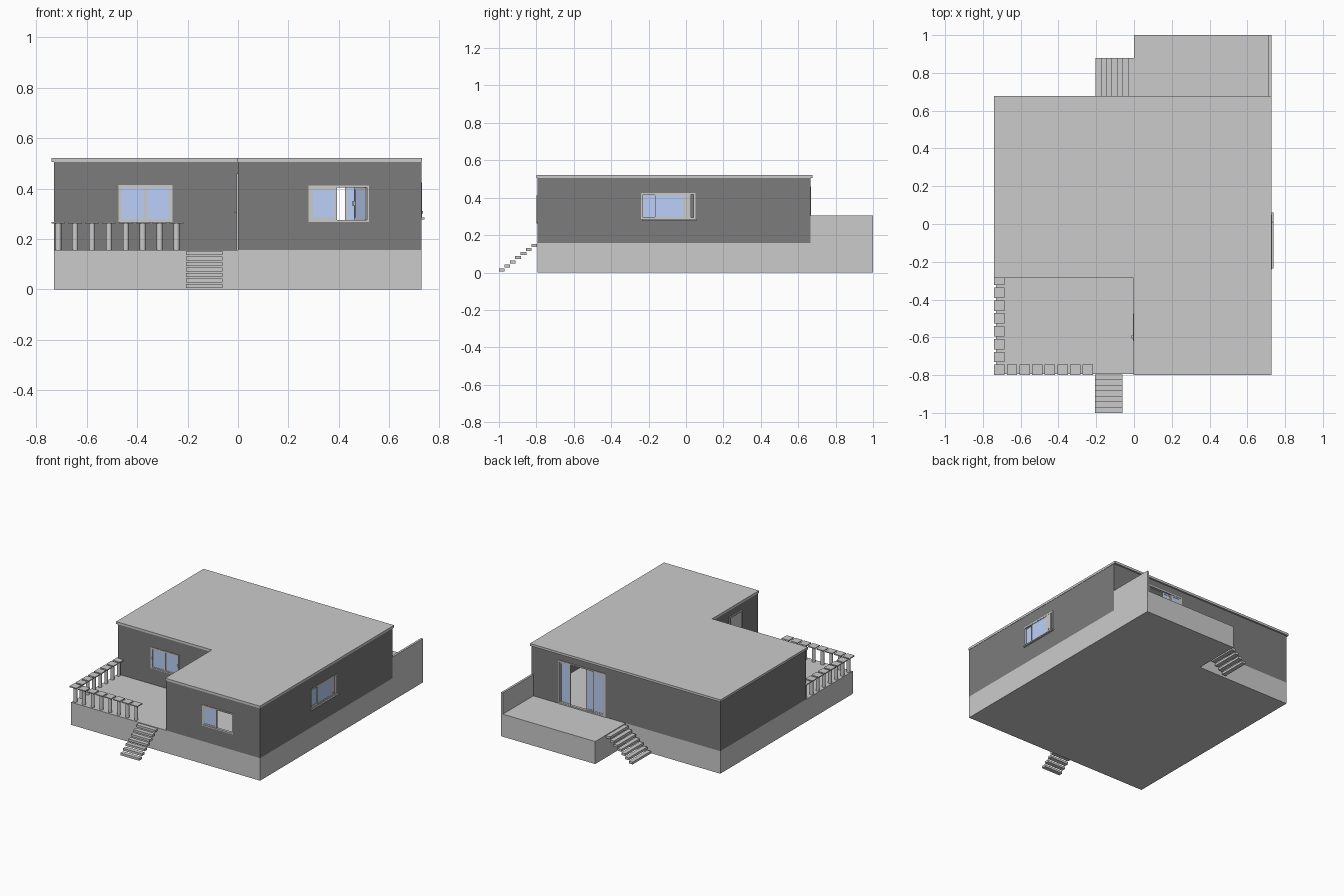
import bpy, bmesh, math
from mathutils import Matrix, Vector

if "Cube" in bpy.data.objects:
    bpy.data.objects.remove(bpy.data.objects["Cube"])


def material(name, col):
    m = bpy.data.materials.new(name)
    m.diffuse_color = (*col, 1)
    m.use_nodes = True
    m.node_tree.nodes["Principled BSDF"].inputs["Base Color"].default_value = m.diffuse_color
    return m


DARK = material("dark_wall", (0.2, 0.2, 0.2))
GLASS = material("blue_glass", (0.5, 0.63, 0.95))


def finish(name, bm, mat=None, matrix=None):
    bmesh.ops.recalc_face_normals(bm, faces=bm.faces)
    me = bpy.data.meshes.new(name)
    bm.to_mesh(me)
    bm.free()
    if mat:
        me.materials.append(mat)
    ob = bpy.data.objects.new(name, me)
    if matrix:
        ob.matrix_world = matrix
    bpy.context.collection.objects.link(ob)
    return ob


def boxes(name, items, mat=None, matrix=None):
    """One object from boxes given as (x0, x1, y0, y1, z0, z1)."""
    bm = bmesh.new()
    for x0, x1, y0, y1, z0, z1 in items:
        m = Matrix.Translation(((x0 + x1) / 2, (y0 + y1) / 2, (z0 + z1) / 2)) \
            @ Matrix.Diagonal((x1 - x0, y1 - y0, z1 - z0, 1))
        bmesh.ops.create_cube(bm, size=1, matrix=m)
    return finish(name, bm, mat, matrix)


def prism(name, pts, z0, z1, mat=None):
    bm = bmesh.new()
    f = bm.faces.new([bm.verts.new((x, y, z0)) for x, y in pts])
    r = bmesh.ops.extrude_face_region(bm, geom=[f])
    bmesh.ops.translate(bm, vec=(0, 0, z1 - z0),
                        verts=[v for v in r["geom"] if isinstance(v, bmesh.types.BMVert)])
    return finish(name, bm, mat)


def ell(x0, x1, y0, y1, nx, ny):
    """L-shaped outline with the front left corner cut away."""
    return [(nx, y0), (x1, y0), (x1, y1), (x0, y1), (x0, ny), (nx, ny)]


FLOOR, CEIL, T = 0.157, 0.506, 0.015
L, R, F, B, PORCH = -0.73, 0.727, -0.795, 0.665, -0.28

# Plinth, back terrace and its side parapet
boxes("plinth", [(L, R, F, B, 0, FLOOR)])
boxes("back_terrace", [(0, R - T, B, 1.0, 0, FLOOR)])
boxes("terrace_parapet", [(R - T, R, B, 1.0, 0, 0.305)])

# Flat roof and hollow L-shaped walls with openings cut through
prism("roof", ell(-0.74, R + 0.002, -0.80, 0.677, -0.002, -0.285), CEIL, 0.522)
walls = prism("walls", ell(L, R, F, B, 0, PORCH), FLOOR, CEIL, DARK)
rooms = prism("room_cutter", ell(L + T, R - T, F + T, B - T, T, PORCH + T), 0.1, 0.6)
holes = boxes("opening_cutter", [
    (0.28, 0.52, F - 0.05, F + 0.05, 0.267, 0.412),
    (-0.475, -0.26, PORCH - 0.05, PORCH + 0.05, 0.267, 0.415),
    (R - 0.05, R + 0.05, -0.24, 0.05, 0.285, 0.425),
    (0.154, 0.515, B - 0.05, B + 0.05, 0.1, 0.46),
    (-0.05, 0.05, -0.62, -0.475, 0.1, 0.46)])
for cutter in (rooms, holes):
    mod = walls.modifiers.new("cut", "BOOLEAN")
    mod.object, mod.operation, mod.solver = cutter, "DIFFERENCE", "EXACT"
bpy.context.view_layer.objects.active = walls
walls.select_set(True)
for mod in list(walls.modifiers):
    bpy.ops.object.modifier_apply(modifier=mod.name)
for cutter in (rooms, holes):
    bpy.data.objects.remove(cutter)


# Wall-local space: x runs along the wall, -y points outward
def on_wall(x, y, deg):
    return Matrix.Translation((x, y, 0)) @ Matrix.Rotation(math.radians(deg), 4, "Z")


def frame(name, x0, x1, z0, z1, w, y0, y1, m):
    boxes(name, [(x0, x0 + w, y0, y1, z0, z1), (x1 - w, x1, y0, y1, z0, z1),
                 (x0 + w, x1 - w, y0, y1, z0, z0 + w), (x0 + w, x1 - w, y0, y1, z1 - w, z1)], None, m)


def sash(name, x0, x1, z0, z1, y, m, w=0.010):
    frame(name + "_frame", x0, x1, z0, z1, w, y - 0.004, y + 0.004, m)
    boxes(name + "_glass", [(x0 + w, x1 - w, y - 0.0015, y + 0.0015, z0 + w, z1 - w)], GLASS, m)


# Front window: fixed left pane, right sash swung inward
m = on_wall(0, F, 0)
frame("front_window_frame", 0.28, 0.52, 0.267, 0.412, 0.008, -0.004, T, m)
sash("front_window_fixed", 0.288, 0.392, 0.275, 0.404, 0.004, m)
hinge = m @ Matrix.Translation((0.512, 0.008, 0)) @ Matrix.Rotation(math.radians(-64), 4, "Z")
sash("front_window_open", -0.11, 0, 0.275, 0.404, 0, hinge)
boxes("front_window_handle", [(-0.107, -0.102, -0.012, -0.004, 0.33, 0.35)], None, hinge)

# Porch window: two closed sashes with handles
m = on_wall(0, PORCH, 0)
frame("porch_window_frame", -0.475, -0.26, 0.267, 0.415, 0.006, -0.004, T, m)
sash("porch_window_left", -0.469, -0.3675, 0.273, 0.409, 0.003, m, 0.007)
sash("porch_window_right", -0.3675, -0.266, 0.273, 0.409, 0.003, m, 0.007)
boxes("porch_window_handles", [(x - 0.002, x + 0.002, -0.006, 0, 0.33, 0.347)
                               for x in (-0.466, -0.269)], None, m)

# Side window: fixed pane, sash slid part open, outer sill
m = on_wall(R, 0, 90)
frame("side_window_frame", -0.24, 0.05, 0.285, 0.425, 0.009, -0.003, T, m)
boxes("side_window_sill", [(-0.235, 0.06, -0.012, 0.0, 0.277, 0.285)], None, m)
sash("side_window_fixed", -0.231, -0.09, 0.294, 0.416, 0.010, m, 0.004)
sash("side_window_sliding", -0.165, -0.013, 0.294, 0.416, 0.002, m, 0.003)
boxes("side_window_stile", [(-0.013, 0.028, -0.002, 0.006, 0.294, 0.416)], None, m)
boxes("side_window_knob", [(0.004, 0.014, -0.006, -0.002, 0.302, 0.312)], None, m)

# Back sliding doors with one panel open
m = on_wall(0, B, 180)
frame("back_door_frame", -0.515, -0.154, FLOOR, 0.46, 0.009, -0.004, T, m)
for i, (a, b) in enumerate([(-0.506, -0.425), (-0.31, -0.235), (-0.245, -0.163)]):
    sash("back_door_panel_%d" % i, a, b, 0.166, 0.451, 0.002 + 0.008 * (i == 1), m)

# Porch door in the wing's side wall
m = on_wall(0, 0, -90)
frame("porch_door_frame", 0.475, 0.62, FLOOR, 0.46, 0.010, -0.006, T, m)
boxes("porch_door_leaf", [(0.485, 0.61, 0.0, 0.008, FLOOR + 0.01, 0.45)], None, m)
boxes("porch_door_handle", [(0.59, 0.605, -0.013, 0.0, 0.305, 0.311)], None, m)

# Floating stair treads, seven to each flight
N, P, H = 7, 0.029, 0.0217
boxes("front_steps", [(-0.207, -0.062, -1 + i * P, -1 + i * P + 0.03,
                       0.006 + i * H, 0.022 + i * H) for i in range(N)])
boxes("back_steps", [(-0.205 + i * P, -0.205 + i * P + 0.03, 0.678, 0.88,
                      0.006 + i * H, 0.022 + i * H) for i in range(N)])

# Porch balustrade: round posts with square caps along two sides
spots = [(-0.713 + 0.067 * k, -0.772) for k in range(8)] \
    + [(-0.713, -0.772 + 0.068 * k) for k in range(1, 8)]
boxes("baluster_caps", [(x - 0.0275, x + 0.0275, y - 0.0275, y + 0.0275, 0.261, 0.268)
                        for x, y in spots])
bm = bmesh.new()
for x, y in spots:
    bmesh.ops.create_cone(bm, cap_ends=True, segments=16, radius1=0.012, radius2=0.012,
                          depth=0.104, matrix=Matrix.Translation((x, y, 0.209)))
posts = finish("baluster_posts", bm)
bpy.ops.object.select_all(action="DESELECT")
posts.select_set(True)
bpy.context.view_layer.objects.active = posts
bpy.ops.object.shade_smooth_by_angle()
